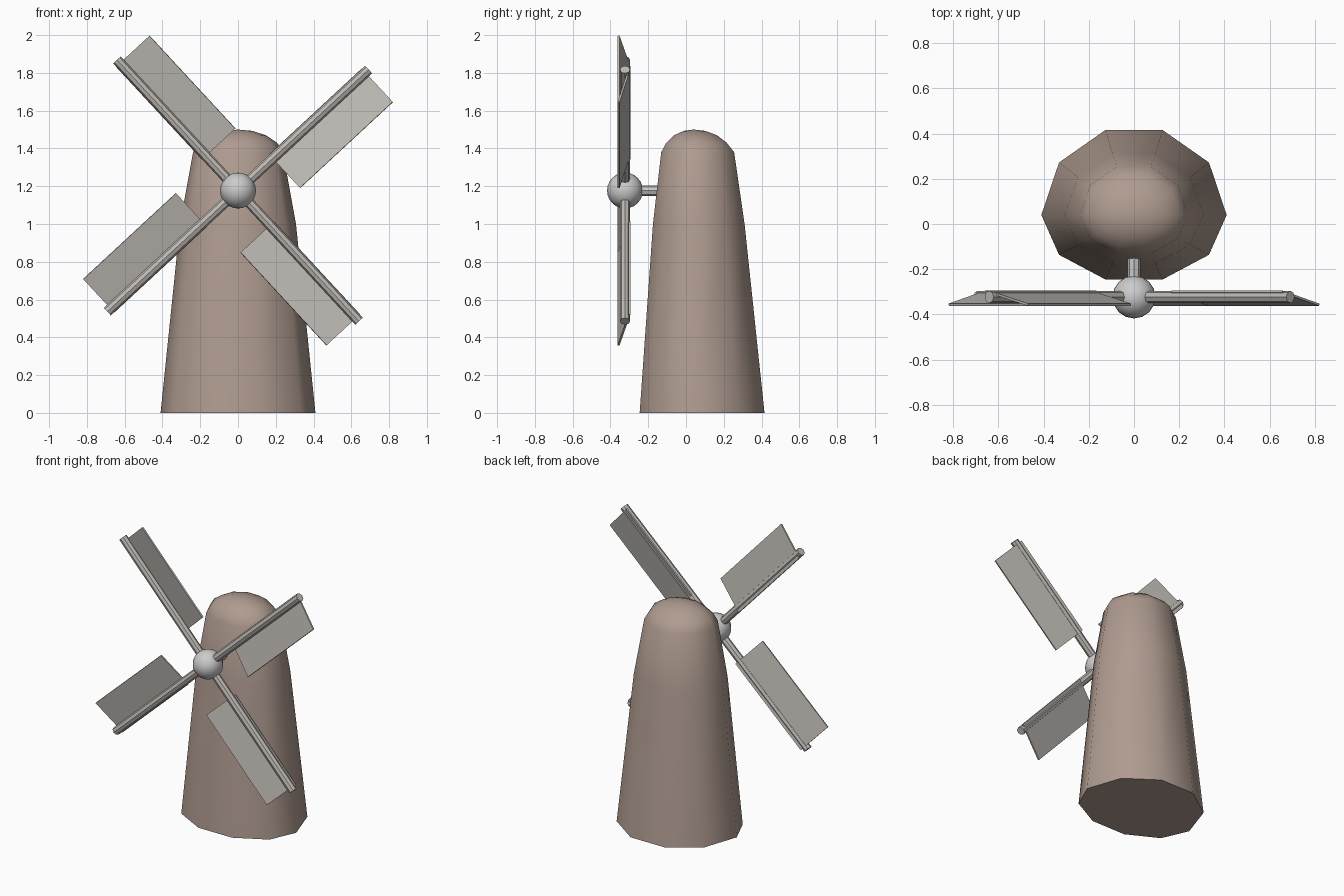
import bpy, bmesh, math
from mathutils import Matrix, Vector

if "Cube" in bpy.data.objects:
    bpy.data.objects.remove(bpy.data.objects["Cube"])


def material(name, rgb):
    m = bpy.data.materials.new(name)
    m.diffuse_color = (*rgb, 1)
    m.use_nodes = True
    m.node_tree.nodes["Principled BSDF"].inputs["Base Color"].default_value = m.diffuse_color
    return m


CLAY = material("clay", (0.43, 0.33, 0.28))
WOOD = material("pale_wood", (0.52, 0.49, 0.46))


def finish(name, bm, mat=None, angle=None):
    bmesh.ops.recalc_face_normals(bm, faces=bm.faces[:])
    me = bpy.data.meshes.new(name)
    bm.to_mesh(me)
    bm.free()
    ob = bpy.data.objects.new(name, me)
    bpy.context.collection.objects.link(ob)
    if mat:
        me.materials.append(mat)
    if angle:
        bpy.ops.object.select_all(action='DESELECT')
        ob.select_set(True)
        bpy.context.view_layer.objects.active = ob
        bpy.ops.object.shade_smooth_by_angle(angle=math.radians(angle))
    return ob


# Tower: ten-sided, flatter at the front; rows are z, side, back, front radius
SIDES, TOWER_Y = 10, 0.04
profile = [(0, .41, .395, .30), (1.0, .307, .284, .226), (1.38, .238, .226, .18),
           (1.43, .207, .185, .152), (1.47, .148, .13, .108), (1.493, .075, .065, .055)]
bm = bmesh.new()
rings = []
for z, rx, rb, rf in profile:
    ring = []
    for i in range(SIDES):
        a = math.tau * i / SIDES
        s = math.sin(a)
        ring.append(bm.verts.new((rx * math.cos(a), TOWER_Y + s * (rb if s > 0 else rf), z)))
    rings.append(ring)
for lo, hi in zip(rings, rings[1:]):
    for i in range(SIDES):
        j = (i + 1) % SIDES
        bm.faces.new((lo[i], lo[j], hi[j], hi[i]))
bm.faces.new(rings[0][::-1])
tip = bm.verts.new((0, TOWER_Y, 1.5))
for i in range(SIDES):
    bm.faces.new((rings[-1][i], rings[-1][(i + 1) % SIDES], tip))
finish("tower", bm, CLAY, 45)

# Hub ball and axle
HUB = Vector((0, -0.323, 1.177))
bm = bmesh.new()
bmesh.ops.create_uvsphere(bm, u_segments=16, v_segments=12, radius=0.095,
                          matrix=Matrix.Translation(HUB))
finish("hub", bm, None, 40)

bm = bmesh.new()
bmesh.ops.create_cone(bm, cap_ends=True, segments=8, radius1=0.028, radius2=0.028, depth=0.22,
                      matrix=Matrix.Translation(HUB + Vector((0, .13, 0))) @ Matrix.Rotation(math.pi / 2, 4, 'X'))
finish("axle", bm)

# Four sails: local x runs along the arm, local z across it
ARM_LEN = 0.943
for k in range(4):
    turn = Matrix.Translation(HUB) @ Matrix.Rotation(-math.radians(42.8 + 90 * k), 4, 'Y')

    bm = bmesh.new()
    bmesh.ops.create_cone(bm, cap_ends=True, segments=8, radius1=0.027, radius2=0.027, depth=ARM_LEN,
                          matrix=turn @ Matrix.Translation((ARM_LEN / 2, 0, 0)) @ Matrix.Rotation(math.pi / 2, 4, 'Y'))
    finish(f"sail_arm_{k + 1}", bm, WOOD)

    # Pitched thin panel: trailing edge behind the arm, free edge forward
    inner, outer = Vector((0, .024, .028)), Vector((0, -.034, -.213))
    across = outer - inner
    mid = (inner + outer) / 2 + Vector((.585, 0, 0))
    tilt = math.atan2(across.y, -across.z)
    bm = bmesh.new()
    bmesh.ops.create_cube(bm, size=1, matrix=turn @ Matrix.Translation(mid)
                          @ Matrix.Rotation(tilt, 4, 'X') @ Matrix.Diagonal((.67, .01, across.length, 1)))
    finish(f"sail_panel_{k + 1}", bm, WOOD)
